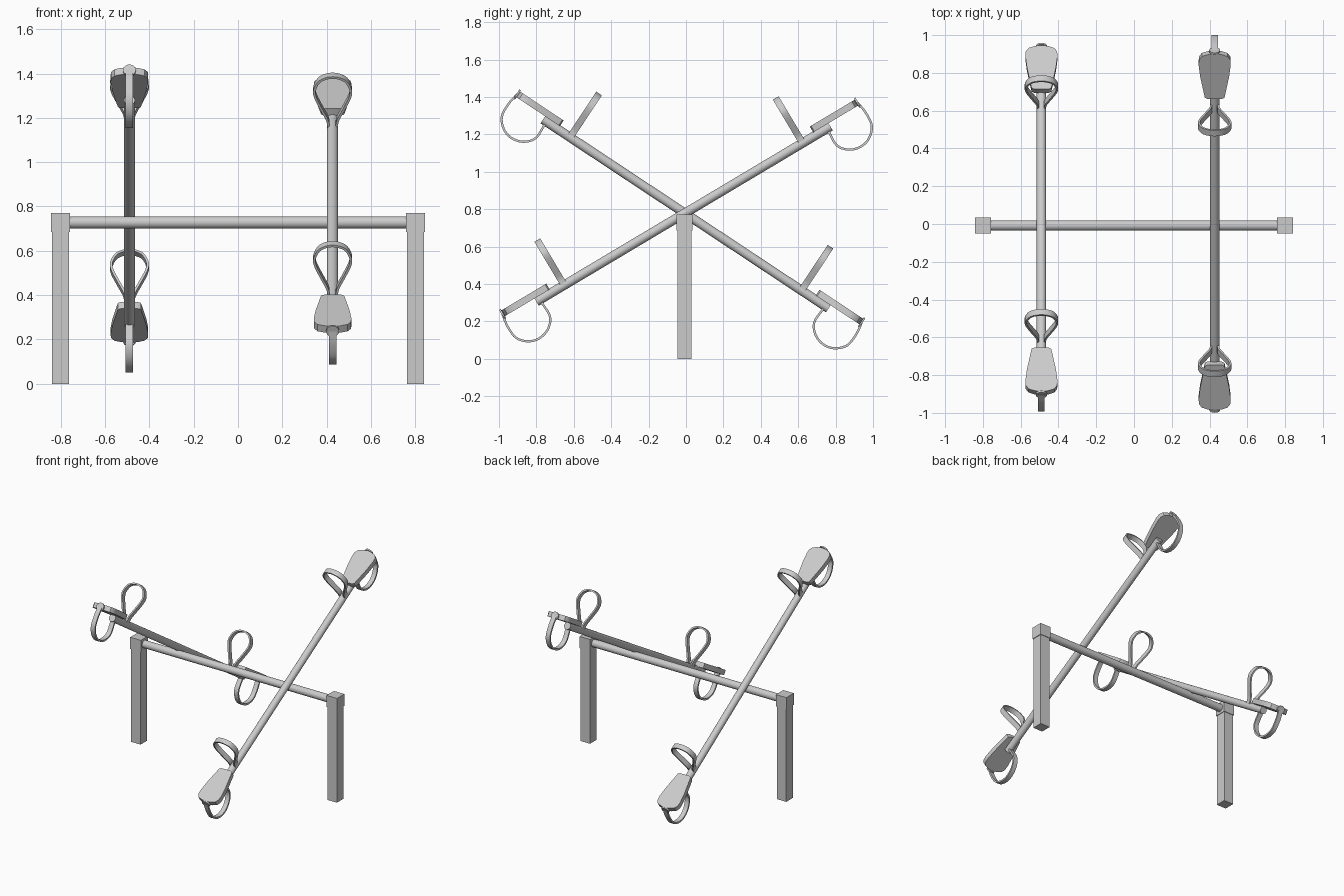
import bpy, bmesh, math
from mathutils import Matrix, Vector

if "Cube" in bpy.data.objects:
    bpy.data.objects.remove(bpy.data.objects["Cube"])


def add_object(name, bm, matrix=Matrix()):
    bmesh.ops.recalc_face_normals(bm, faces=bm.faces)
    mesh = bpy.data.meshes.new(name)
    bm.to_mesh(mesh)
    bm.free()
    mesh.transform(matrix)
    ob = bpy.data.objects.new(name, mesh)
    bpy.context.collection.objects.link(ob)
    return ob


def box(name, centre, size):
    bm = bmesh.new()
    bmesh.ops.create_cube(bm, size=1, matrix=Matrix.Translation(centre) @ Matrix.Diagonal((*size, 1)))
    return add_object(name, bm)


def tube(name, radius, length, matrix, sides=24):
    bm = bmesh.new()
    bmesh.ops.create_cone(bm, cap_ends=True, segments=sides, radius1=radius, radius2=radius, depth=length)
    return add_object(name, bm, matrix)


def smooth_path(pts, steps=5, closed=False):
    """Catmull-Rom curve through 2D points."""
    p = [Vector(q) for q in pts]
    p = [p[-1]] + p + p[:2] if closed else [2 * p[0] - p[1]] + p + [2 * p[-1] - p[-2]]
    out = []
    for a, b, c, d in zip(p, p[1:], p[2:], p[3:]):
        for i in range(steps):
            t = i / steps
            out.append(0.5 * (2 * b + (c - a) * t + (2 * a - 5 * b + 4 * c - d) * t**2
                              + (3 * b - a - 3 * c + d) * t**3))
    return out if closed else out + [p[-2]]


def band(name, path, thick, width, place, matrix):
    """Flat strap following a 2D path; place(a, b, w) maps it to local space."""
    bm = bmesh.new()
    rings = []
    for i, p in enumerate(path):
        t = (path[min(i + 1, len(path) - 1)] - path[max(i - 1, 0)]).normalized()
        n = Vector((-t.y, t.x)) * thick / 2
        corners = [(p + n, -1), (p + n, 1), (p - n, 1), (p - n, -1)]
        rings.append([bm.verts.new(place(q.x, q.y, s * width / 2)) for q, s in corners])
    for r, s in zip(rings, rings[1:]):
        for k in range(4):
            bm.faces.new((r[k], r[(k + 1) % 4], s[(k + 1) % 4], s[k]))
    bm.faces.new(rings[0])
    bm.faces.new(rings[-1])
    return add_object(name, bm, matrix)


# Half outlines: seat (x, along), grip loop (x, height), bumper loop (along, height)
SEAT = [(0.038, 0.82), (0.052, 0.828), (0.064, 0.89), (0.077, 0.96), (0.085, 1.03),
        (0.083, 1.06), (0.068, 1.082), (0.036, 1.094), (0, 1.099)]
GRIP = [(0.018, 0.012), (0.024, 0.05), (0.052, 0.11), (0.078, 0.17), (0.081, 0.21), (0.055, 0.257), (0, 0.275)]
BUMPER = [(1.105, 0.035), (1.115, -0.034), (1.107, -0.11), (1.06, -0.16), (1.0, -0.176),
          (0.938, -0.158), (0.893, -0.105), (0.893, -0.015)]


def mirrored(half):
    return half + [(-x, y) for x, y in reversed(half) if x > 0]


def seat_set(tag, m):
    # tapered seat board
    bm = bmesh.new()
    face = bm.faces.new([bm.verts.new((x, y, 0.02)) for x, y in mirrored(SEAT)])
    ext = bmesh.ops.extrude_face_region(bm, geom=[face], use_keep_orig=True)
    bmesh.ops.translate(bm, vec=(0, 0, 0.036), verts=[v for v in ext["geom"] if isinstance(v, bmesh.types.BMVert)])
    add_object(tag + "_seat", bm, m)
    # teardrop hand grip
    band(tag + "_hand_grip", smooth_path(mirrored(GRIP)), 0.011, 0.036,
         lambda a, b, w: (a, 0.742 + w, b), m)
    # springy bumper loop and its round fixing pad
    band(tag + "_bumper_loop", smooth_path(BUMPER), 0.012, 0.034,
         lambda a, b, w: (w, a, b), m)
    tube(tag + "_bumper_pad", 0.029, 0.01,
         m @ Matrix.Translation((0, 1.104, 0.035)) @ Matrix.Rotation(math.pi / 2, 4, 'X'))


# Frame: two posts with caps and a round crossbar
AXIS_Y, AXIS_Z = -0.008, 0.728
for side, sx in (("left", -0.8), ("right", 0.8)):
    box(side + "_post", (sx, AXIS_Y, 0.345), (0.077, 0.077, 0.69))
    box(side + "_post_cap", (sx, AXIS_Y, AXIS_Z), (0.086, 0.086, 0.086))
tube("crossbar", 0.027, 1.56, Matrix.Translation((0, AXIS_Y, AXIS_Z)) @ Matrix.Rotation(math.pi / 2, 4, 'Y'))

# Two tilted seesaw beams, each with a seat set at both ends
for side, centre, angle in (("left", (-0.49, -0.001, 0.775), -33.5), ("right", (0.427, -0.014, 0.774), 30.8)):
    m = Matrix.Translation(centre) @ Matrix.Rotation(math.radians(angle), 4, 'X')
    tube(side + "_beam", 0.025, 1.83, m @ Matrix.Rotation(math.pi / 2, 4, 'X'))
    seat_set(side + "_back", m)
    seat_set(side + "_front", m @ Matrix.Rotation(math.pi, 4, 'Z'))

# Smooth round parts, keep edges sharp
for ob in bpy.context.collection.objects:
    ob.select_set(True)
    bpy.context.view_layer.objects.active = ob
bpy.ops.object.shade_smooth_by_angle(angle=math.radians(35))
